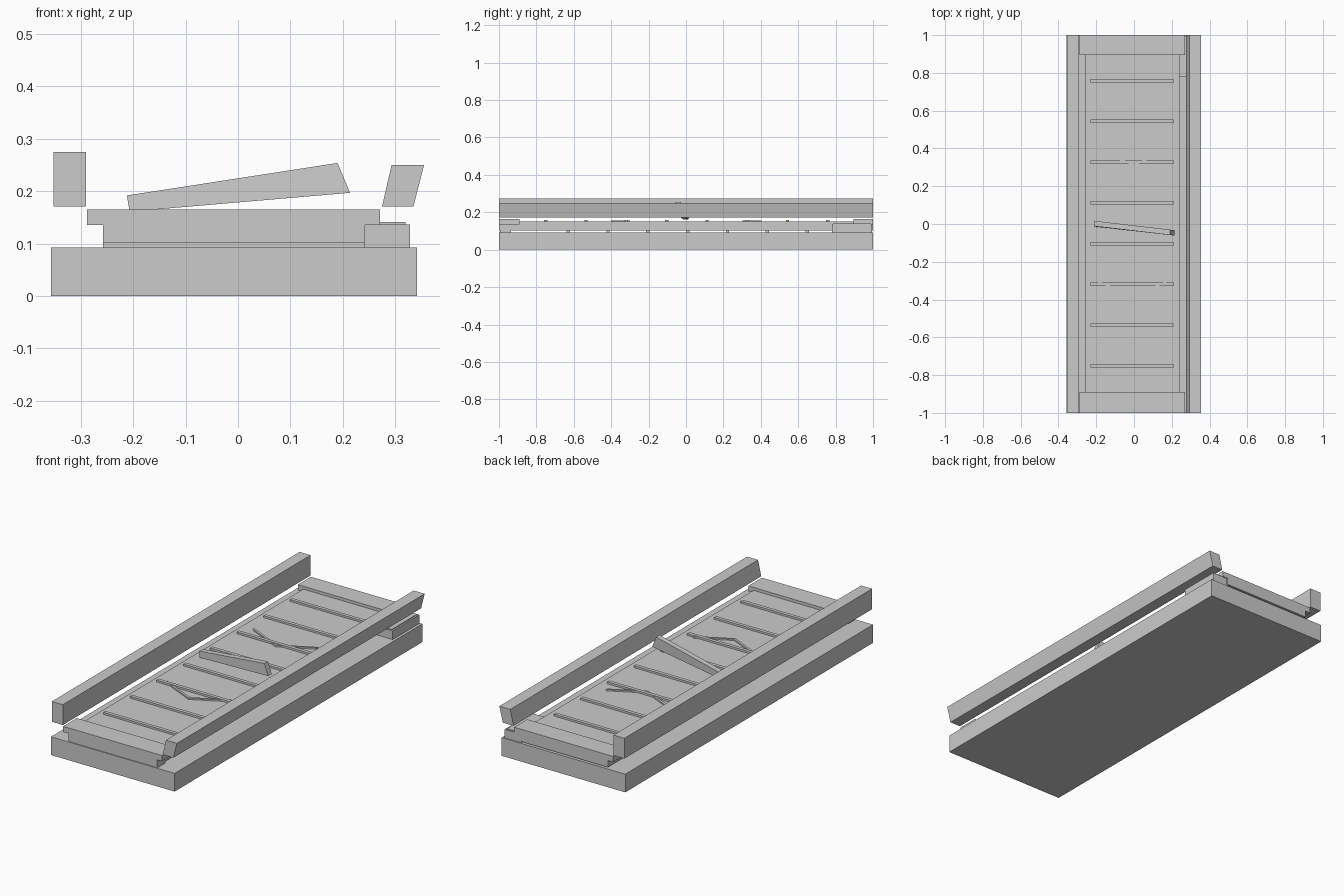
import bpy

if "Cube" in bpy.data.objects:
    bpy.data.objects.remove(bpy.data.objects["Cube"])

BOX_FACES = [(0, 1, 2, 3), (7, 6, 5, 4), (0, 4, 5, 1),
             (1, 5, 6, 2), (2, 6, 7, 3), (3, 7, 4, 0)]


def mesh_object(name, verts, faces):
    me = bpy.data.meshes.new(name)
    me.from_pydata(verts, [], faces)
    ob = bpy.data.objects.new(name, me)
    bpy.context.collection.objects.link(ob)
    # make normals point outward
    import bmesh
    bm = bmesh.new()
    bm.from_mesh(me)
    bmesh.ops.recalc_face_normals(bm, faces=bm.faces)
    bm.to_mesh(me)
    bm.free()
    return ob


def extrude(name, outline, lo, hi, axis):
    """Extrude a 2D outline along y (outline in x,z) or z (outline in x,y)."""
    def point(p, h):
        return (p[0], h, p[1]) if axis == 'Y' else (p[0], p[1], h)
    n = len(outline)
    verts = [point(p, h) for h in (lo, hi) for p in outline]
    faces = [tuple(range(n)), tuple(range(2 * n - 1, n - 1, -1))]
    faces += [(i, (i + 1) % n, n + (i + 1) % n, n + i) for i in range(n)]
    return mesh_object(name, verts, faces)


def box(name, x, y, z):
    return extrude(name, [(x[0], z[0]), (x[1], z[0]), (x[1], z[1]), (x[0], z[1])],
                   y[0], y[1], 'Y')


# Base and moving bed
box("base", (-0.357, 0.342), (-1, 1), (0, 0.093))
box("conveyor_bed", (-0.258, 0.242), (-1, 1), (0.102, 0.15))

# Side rails: upright on the left, leaning outward on the right
box("left_rail", (-0.352, -0.29), (-1, 1), (0.171, 0.275))
extrude("right_rail", [(0.275, 0.171), (0.335, 0.171), (0.355, 0.25), (0.293, 0.25)],
        -1, 1, 'Y')

# End covers and front foot under the bed
box("front_cover", (-0.288, 0.271), (-1, -0.89), (0.136, 0.165))
box("back_cover", (-0.288, 0.271), (0.895, 1), (0.136, 0.165))
box("front_foot", (-0.258, 0.242), (-0.995, -0.935), (0.092, 0.103))

# Cross slats on top of the belt and on its underside
for i in range(8):
    y = -0.75 + i * 0.2155
    box("top_slat", (-0.23, 0.21), (y - 0.009, y + 0.009), (0.149, 0.16))
for i in range(7):
    y = -0.63 + i * 0.213
    box("under_slat", (-0.243, 0.23), (y - 0.009, y + 0.009), (0.092, 0.103))

# Motor housing at the back right
box("motor_housing", (0.235, 0.328), (0.78, 0.995), (0.093, 0.137))
box("motor_lid", (0.24, 0.32), (0.785, 0.99), (0.136, 0.141))

# Direction arrows lying flat on the belt
for y in (-0.40, 0.303):
    extrude("belt_arrow", [(-0.19, y + 0.10), (0, y + 0.012), (0.17, y + 0.10),
                           (0.17, y + 0.088), (0, y), (-0.19, y + 0.088)],
            0.149, 0.157, 'Z')

# Tapered loose bar resting across the belt
profile = [(-0.207, 0.161, 0), (0.214, 0.197, -0.047),
           (0.19, 0.254, -0.044), (-0.212, 0.192, 0.003)]
verts = [(x, y + d, z) for d in (-0.014, 0.014) for x, z, y in profile]
mesh_object("tilted_bar", verts, BOX_FACES)
